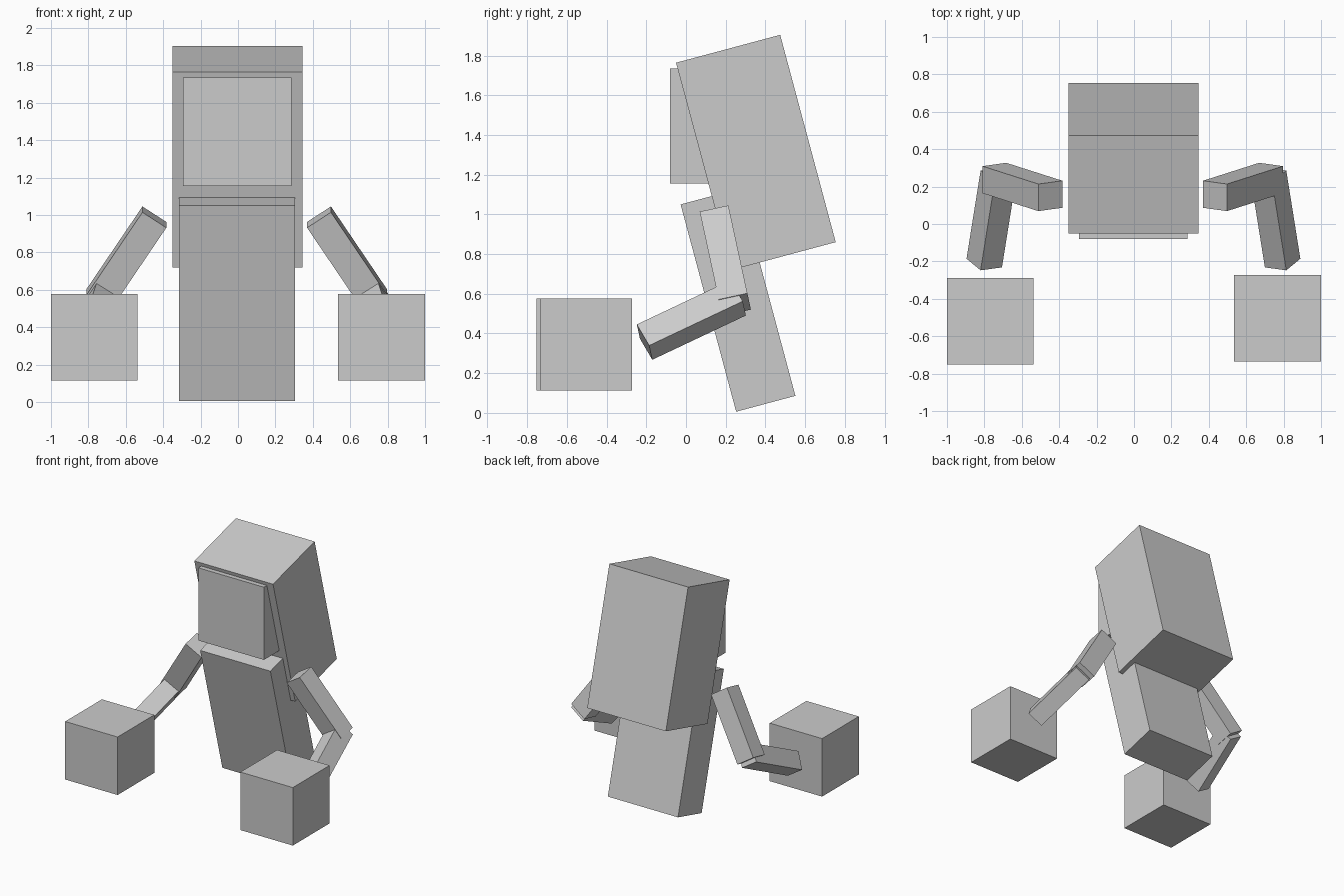
import bpy
from math import radians
from mathutils import Matrix, Vector

cube = bpy.data.objects.get("Cube")
if cube:
    bpy.data.objects.remove(cube, do_unlink=True)

grey = bpy.data.materials.new("plain grey")
grey.use_nodes = True
colour = (0.6, 0.6, 0.6, 1)
grey.diffuse_color = colour
grey.node_tree.nodes["Principled BSDF"].inputs["Base Color"].default_value = colour


def box(name, centre, size, turn=Matrix.Identity(3)):
    """A flat-sided block with its size and rotation applied to the mesh."""
    bpy.ops.mesh.primitive_cube_add(size=1, location=centre)
    obj = bpy.context.object
    obj.name = name
    obj.data.transform(turn.to_4x4() @ Matrix.Diagonal((*size, 1)))
    obj.data.materials.append(grey)
    return obj


def mirrored(source, name, x):
    """The same block reflected to the model's right side."""
    obj = source.copy()
    obj.data = source.data.copy()
    obj.name = name
    bpy.context.collection.objects.link(obj)
    obj.data.transform(Matrix.Scale(-1, 4, Vector((1, 0, 0))))
    obj.data.flip_normals()
    obj.location.x = x
    return obj


# Leaning torso and hood, upright head set into the hood
lean = Matrix.Rotation(radians(15), 3, "X")
box("torso", (-0.005, 0.262, 0.568), (0.62, 0.309, 1.081), lean)
box("hood", (-0.003, 0.352, 1.312), (0.695, 0.543, 1.081), lean)
box("head", (-0.005, 0.21, 1.445), (0.58, 0.58, 0.58))

# Upper arms swing outwards and slightly back
swing = Matrix.Rotation(radians(12.2), 3, "X") @ Matrix.Rotation(radians(-33.5), 3, "Y")
upper = box("left_upper_arm", (0.583, 0.198, 0.767), (0.153, 0.148, 0.543), swing)
mirrored(upper, "right_upper_arm", -0.597)

# Forearms reach forwards and down from the elbows
along = Vector((-0.143, 0.895, 0.423)).normalized()
side = Vector((0.524, 0.42, -0.741))
side = (side - along * side.dot(along)).normalized()
reach = Matrix((side, along.cross(side), along)).transposed()
fore = box("left_forearm", (0.757, 0.027, 0.468), (0.144, 0.136, 0.527), reach)
mirrored(fore, "right_forearm", -0.763)

# Floating block hands
hand = box("left_hand", (0.767, -0.503, 0.345), (0.463, 0.463, 0.463))
right = mirrored(hand, "right_hand", -0.768)
right.location.y = -0.521
